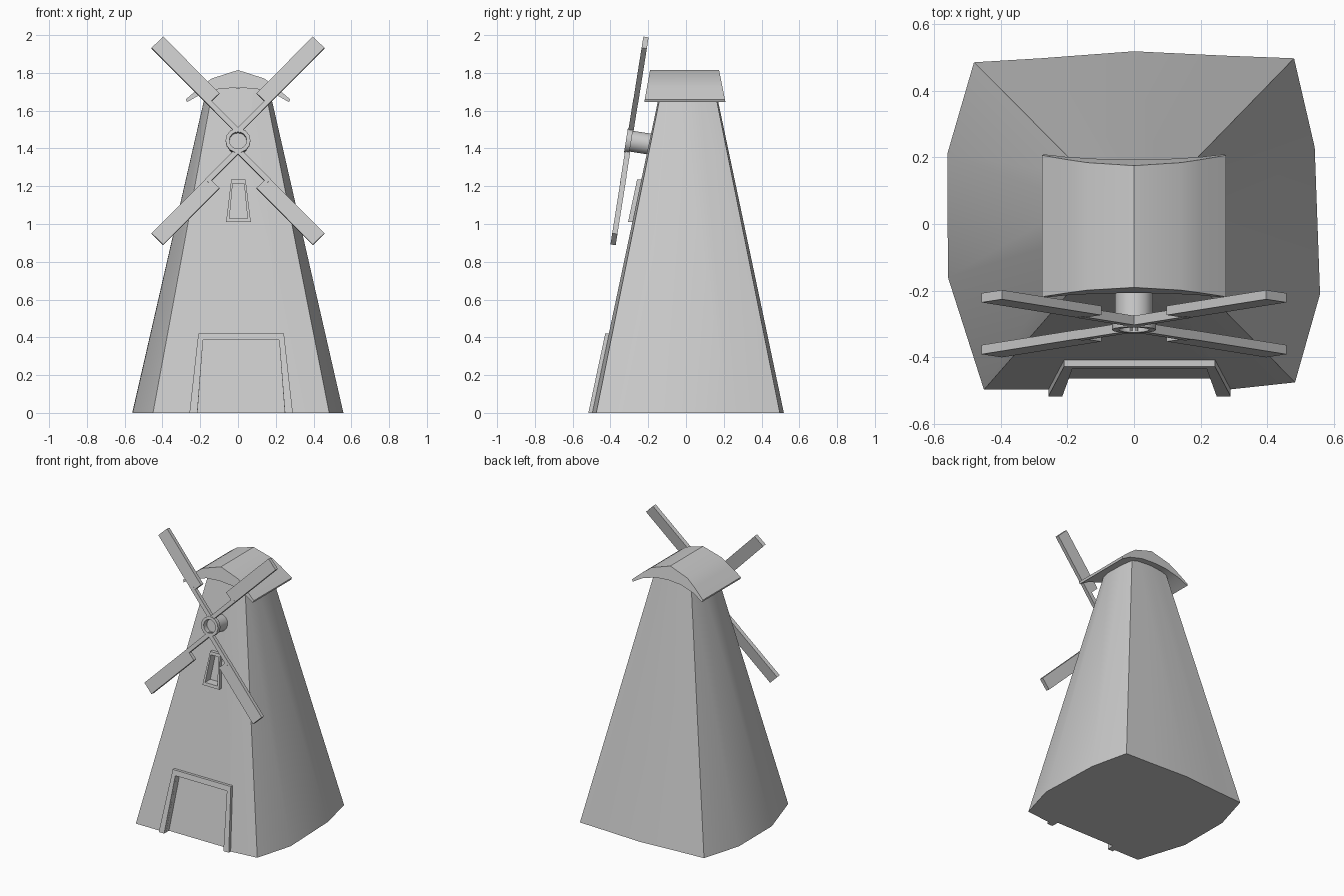
import bpy, bmesh, math
from mathutils import Matrix

if "Cube" in bpy.data.objects:
    bpy.data.objects.remove(bpy.data.objects["Cube"])


def make(name, verts, faces, smooth=False):
    me = bpy.data.meshes.new(name)
    me.from_pydata(verts, [], faces)
    bm = bmesh.new()
    bm.from_mesh(me)
    bmesh.ops.remove_doubles(bm, verts=bm.verts, dist=1e-5)
    bmesh.ops.recalc_face_normals(bm, faces=bm.faces)
    bm.to_mesh(me)
    bm.free()
    ob = bpy.data.objects.new(name, me)
    bpy.context.collection.objects.link(ob)
    if smooth:
        bpy.ops.object.select_all(action='DESELECT')
        ob.select_set(True)
        bpy.context.view_layer.objects.active = ob
        bpy.ops.object.shade_smooth_by_angle(angle=math.radians(30))
    return ob


def loft(name, a, b, smooth=False):
    """Solid between two matching outlines."""
    n = len(a)
    faces = [[i, (i + 1) % n, n + (i + 1) % n, n + i] for i in range(n)]
    faces += [list(range(n)), list(range(n, 2 * n))]
    return make(name, a + b, faces, smooth)


def wall(pts, d):
    """Put x,z points on the sloping front wall, pushed d outwards."""
    return [(x, -0.497 + 0.213 * z - d, z) for x, z in pts]


def frame(name, outer, inner, closed, front, back):
    """Trim running round an opening in the front wall."""
    if closed:
        n = len(outer)
        v = wall(outer, front) + wall(inner, front) + wall(outer, back) + wall(inner, back)
        f = []
        for i in range(n):
            j = (i + 1) % n
            for a, b in ((0, n), (n, 3 * n), (3 * n, 2 * n), (2 * n, 0)):
                f.append([a + i, a + j, b + j, b + i])
        return make(name, v, f)
    ring = outer + inner[::-1]
    return loft(name, wall(ring, front), wall(ring, back))


# Tower: bowed square outline tapering upwards
base = [(-0.48, 0.485), (-0.28, 0.497), (0, 0.518), (0.27, 0.505), (0.48, 0.497),
        (0.542, 0.23), (0.558, -0.21), (0.483, -0.475), (0.28, -0.497),
        (-0.45, -0.497), (-0.558, -0.16), (-0.56, 0.21)]
top = [(x * 0.295, y * 0.29 + (0.005 if y > 0 else 0.01), 1.72) for x, y in base]
tower = loft("tower", [(x, y, 0) for x, y in base], top, True)

# Doorway and window shapes, bottom left round to bottom right
door_out = [(-0.257, 0), (-0.21, 0.42), (0.243, 0.42), (0.29, 0)]
door_in = [(-0.215, 0), (-0.185, 0.385), (0.218, 0.385), (0.248, 0)]
win_out = [(-0.063, 1.01), (-0.036, 1.235), (0.04, 1.235), (0.068, 1.01)]
win_in = [(-0.045, 1.03), (-0.028, 1.215), (0.032, 1.215), (0.05, 1.03)]

# Recesses cut into the tower
door_cut = [(-0.218, -0.05)] + door_in[1:3] + [(0.251, -0.05)]
for name, shape in (("door_cutter", door_cut), ("window_cutter", win_in)):
    cutter = loft(name, wall(shape, 0.1), wall(shape, -0.033))
    cutter.hide_render = True
    cutter.hide_set(True)
    cutter.display_type = 'WIRE'
    mod = tower.modifiers.new(name, 'BOOLEAN')
    mod.operation = 'DIFFERENCE'
    mod.solver = 'EXACT'
    mod.object = cutter

# Door and window trims
frame("door_frame", door_out, door_in, False, 0.02, -0.03)
frame("window_frame", win_out, win_in, True, 0.025, -0.03)

# Roof: thick in the middle, thin at the eaves
half = [(0, 1.815), (0.14, 1.77), (0.2, 1.725), (0.276, 1.66), (0.27, 1.645), (0.2, 1.685), (0.1, 1.715), (0, 1.722)]
section = half + [(-x, z) for x, z in half[-2:0:-1]]
loft("roof", [(x, -0.22 + 0.18 * (z - 1.65), z) for x, z in section],
     [(x, 0.208 - 0.2 * (z - 1.65), z) for x, z in section], True)

# Sails: four spars and blades in a plane leaning back with the wall
tilt = Matrix.Translation((0, -0.30, 1.44)) @ Matrix.Rotation(math.radians(-9), 4, 'X')
c, s = math.cos(math.radians(45.5)), math.sin(math.radians(45.5))


def sail_part(name, sx, sz, r0, r1, w0, w1, y0, y1):
    pts = [(sx * (r * c - w * s), sz * (r * s + w * c))
           for r, w in ((r0, w0), (r1, w0), (r1, w1), (r0, w1))]
    ob = loft(name, [(x, y0, z) for x, z in pts], [(x, y1, z) for x, z in pts])
    ob.matrix_world = tilt


for sx, side in ((-1, "left"), (1, "right")):
    for sz, level in ((1, "upper"), (-1, "lower")):
        tag = level + "_" + side
        sail_part("spar_" + tag, sx, sz, 0.035, 0.27, 0.022, 0.05, -0.014, 0.014)
        sail_part("blade_" + tag, sx, sz, 0.25, 0.675, 0.022, 0.108, -0.013, 0.015)

# Hub: turned shaft with a hollow front rim
profile = [(0, 0.13), (0.057, 0.13), (0.057, 0.01), (0.066, 0.01),
           (0.066, -0.018), (0.046, -0.018), (0.046, 0.02), (0, 0.02)]
n = 14
verts, faces = [], []
for r, y in profile:
    verts += [(r * math.cos(k * math.tau / n), y, r * math.sin(k * math.tau / n)) for k in range(n)]
for i in range(1, len(profile) - 2):
    for k in range(n):
        j = (k + 1) % n
        faces.append([i * n + k, i * n + j, (i + 1) * n + j, (i + 1) * n + k])
# end caps
m = len(profile) - 2
faces += [list(range(n, 2 * n)), list(range(m * n, (m + 1) * n))]
me_verts = verts[n:(m + 1) * n]
hub = make("hub", me_verts, [[v - n for v in f] for f in faces], True)
hub.matrix_world = tilt
